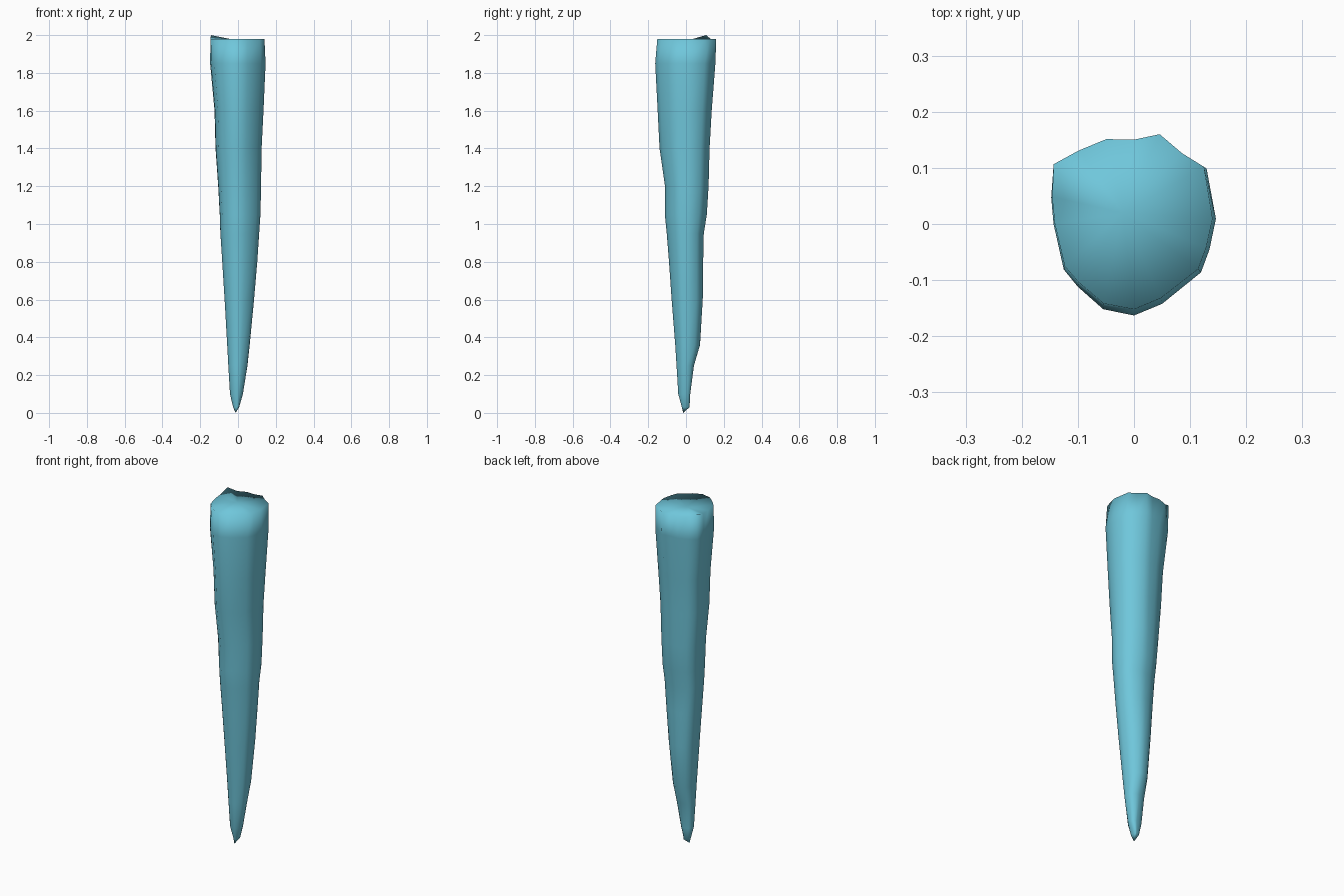
import bpy, bmesh

if "Cube" in bpy.data.objects:
    bpy.data.objects.remove(bpy.data.objects["Cube"])

# One flat ice-blue colour
ice = bpy.data.materials.new("ice_blue")
ice.diffuse_color = (0.16, 0.57, 0.71, 1)
ice.use_nodes = True
ice.node_tree.nodes["Principled BSDF"].inputs["Base Color"].default_value = ice.diffuse_color

# Cross-section at the blunt top end
outline = [(-.145, .11), (-.10, .135), (-.05, .156), (0, .155), (.048, .165),
           (.09, .13), (.131, .105), (.147, .01), (.135, -.045), (.12, -.085),
           (.05, -.14), (0, -.161), (-.055, -.15), (-.10, -.11),
           (-.125, -.08), (-.143, 0), (-.148, .05)]

# Height with left, right, front and back extents
rings = [(1.98, .146, .140, .152, .160), (1.85, .148, .146, .163, .156),
         (1.60, .125, .135, .150, .137), (1.40, .120, .125, .140, .126),
         (1.20, .106, .122, .111, .121), (1.05, .098, .119, .112, .112),
         (.95, .095, .112, .102, .096), (.80, .085, .102, .090, .093),
         (.60, .072, .085, .076, .091), (.36, .058, .062, .057, .076),
         (.25, .052, .050, .050, .043), (.10, .043, .026, .041, .023),
         (.03, .026, .006, .022, .019)]

bm = bmesh.new()
loops = []
for i, (z, left, right, front, back) in enumerate(rings):
    round_off = min(1, i / 9) * 0.6          # rounder towards the tip
    loop = []
    for x, y in outline:
        u = x / (.148 if x < 0 else .147)
        v = y / (.161 if y < 0 else .165)
        n = (u * u + v * v) ** 0.5
        k = 1 + (1 / n - 1) * round_off
        px = u * k * (left if u < 0 else right)
        py = v * k * (back if v > 0 else front)
        pz = z
        if i == 0 and (x, y) == outline[0]:  # raised broken corner
            pz = 2.0
        loop.append(bm.verts.new((px, py, pz)))
    loops.append(loop)

# Side walls
n = len(outline)
for a, b in zip(loops, loops[1:]):
    for j in range(n):
        bm.faces.new((a[j], a[(j + 1) % n], b[(j + 1) % n], b[j]))

# Blunt top and pointed tip
for loop, co in ((loops[0], (-.02, .02, 1.975)), (loops[-1], (-.013, -.015, 0))):
    c = bm.verts.new(co)
    for j in range(n):
        bm.faces.new((loop[j], loop[(j + 1) % n], c))
bmesh.ops.recalc_face_normals(bm, faces=bm.faces[:])
for f in bm.faces:
    f.smooth = True

mesh = bpy.data.meshes.new("icicle_spike")
bm.to_mesh(mesh)
bm.free()
mesh.materials.append(ice)
bpy.context.collection.objects.link(bpy.data.objects.new("icicle_spike", mesh))
